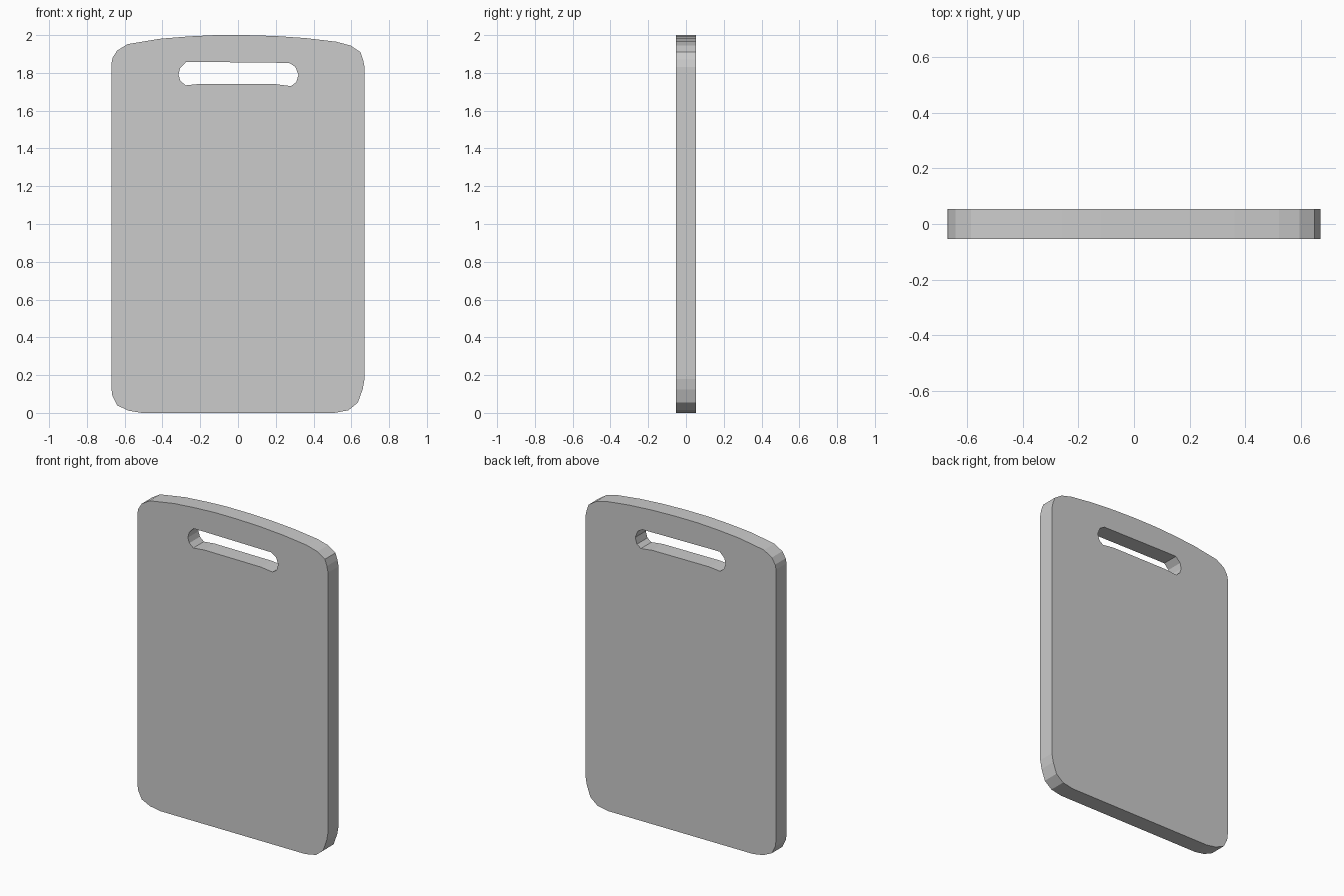
import bpy
import bmesh

if "Cube" in bpy.data.objects:
    bpy.data.objects.remove(bpy.data.objects["Cube"])

HALF_DEPTH = 0.053

# Board outline, clockwise from lower left (x, z)
outline = [
    (-0.67, 0.13), (-0.665, 0.09), (-0.64, 0.04), (-0.58, 0.012), (-0.51, 0.0),
    (0.51, 0.0), (0.585, 0.014), (0.635, 0.055), (0.66, 0.125), (0.67, 0.18),
    (0.67, 1.83), (0.662, 1.87), (0.648, 1.91), (0.595, 1.945), (0.52, 1.965),
    (0.36, 1.984), (0.2, 1.995), (0.04, 2.0), (-0.12, 2.0), (-0.26, 1.993),
    (-0.41, 1.981), (-0.585, 1.952), (-0.64, 1.918), (-0.664, 1.88), (-0.67, 1.85),
]

# Handle slot outline (x, z)
slot = [
    (-0.315, 1.79), (-0.307, 1.825), (-0.275, 1.858), (-0.2, 1.858),
    (0.27, 1.853), (0.303, 1.833), (0.32, 1.79), (0.308, 1.75),
    (0.28, 1.73), (0.2, 1.74), (-0.2, 1.742), (-0.277, 1.734), (-0.305, 1.758),
]


def add_loop(bm, points):
    verts = [bm.verts.new((x, -HALF_DEPTH, z)) for x, z in points]
    return [bm.edges.new((verts[i - 1], verts[i])) for i in range(len(verts))]


# Flat front face with the slot left open, extruded to the back
bm = bmesh.new()
edges = add_loop(bm, outline) + add_loop(bm, slot)
bmesh.ops.triangle_fill(bm, use_beauty=True, edges=edges, normal=(0, -1, 0))
extruded = bmesh.ops.extrude_face_region(bm, geom=bm.faces[:], use_keep_orig=True)
back = [g for g in extruded["geom"] if isinstance(g, bmesh.types.BMVert)]
bmesh.ops.translate(bm, verts=back, vec=(0, 2 * HALF_DEPTH, 0))
bmesh.ops.recalc_face_normals(bm, faces=bm.faces[:])

# Cutting board object
mesh = bpy.data.meshes.new("cutting_board")
bm.to_mesh(mesh)
bm.free()
board = bpy.data.objects.new("cutting_board", mesh)
bpy.context.collection.objects.link(board)
